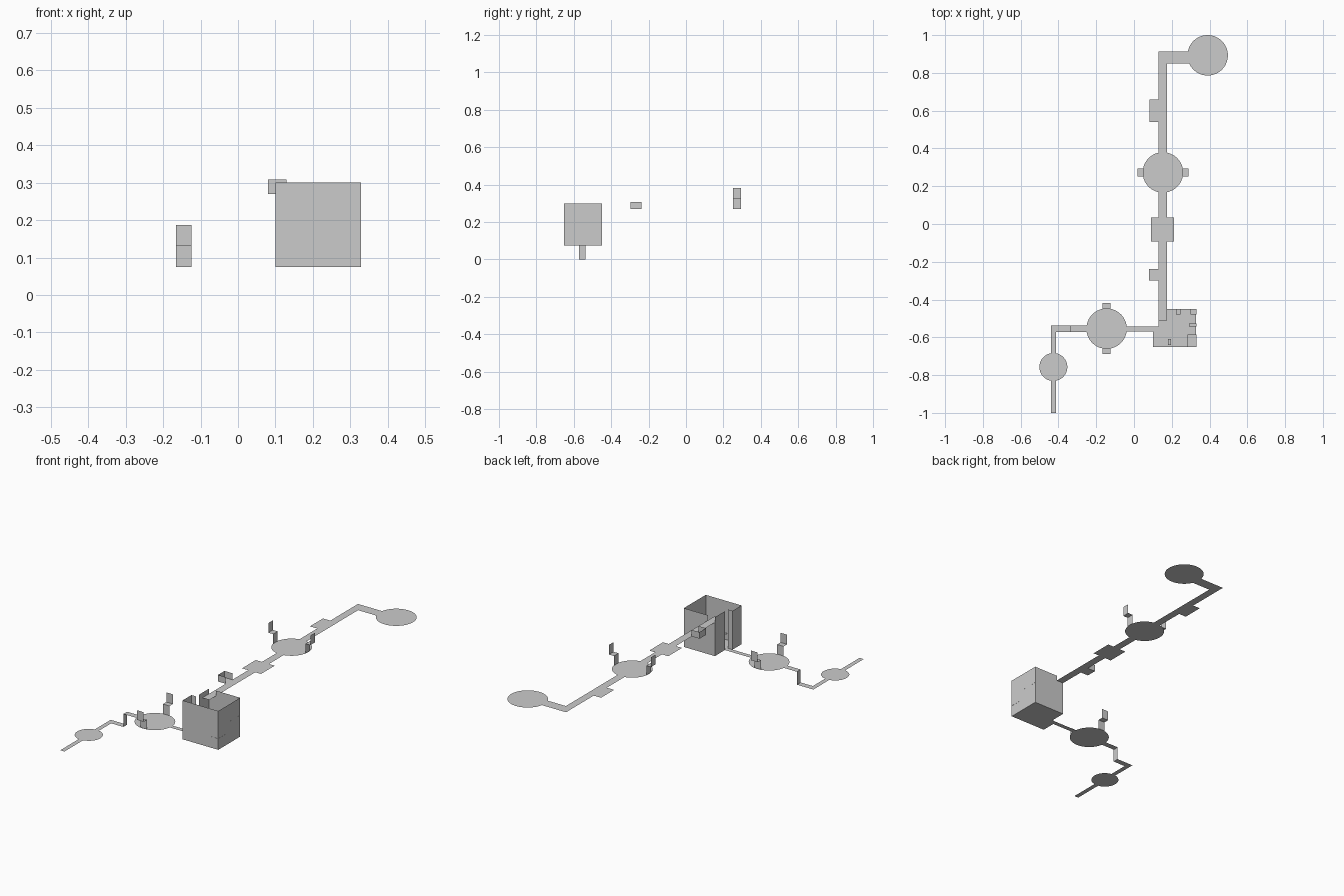
import bpy, bmesh, math

if "Cube" in bpy.data.objects:
    bpy.data.objects.remove(bpy.data.objects["Cube"])

HIGH, LOW, GROUND, TOP = 0.27, 0.075, 0.0, 0.30


def sheet(name, quads):
    """One object made of thin surfaces, each a list of corner points."""
    bm = bmesh.new()
    for q in quads:
        bm.faces.new([bm.verts.new(p) for p in q])
    bmesh.ops.remove_doubles(bm, verts=bm.verts, dist=1e-5)
    me = bpy.data.meshes.new(name)
    bm.to_mesh(me)
    bm.free()
    ob = bpy.data.objects.new(name, me)
    bpy.context.collection.objects.link(ob)
    return ob


def flat(x0, x1, y0, y1, z):
    return [(x0, y0, z), (x1, y0, z), (x1, y1, z), (x0, y1, z)]


def wall(a, b, z0, z1):
    return [(*a, z0), (*b, z0), (*b, z1), (*a, z1)]


def disc(name, x, y, z, r):
    n = 64
    return sheet(name, [[(x + r * math.cos(2 * math.pi * i / n),
                          y + r * math.sin(2 * math.pi * i / n), z) for i in range(n)]])


def bench(name, x, y, z, r, dx, dy):
    """Riser, seat and back on the edge of a disc, facing its centre."""
    h = 0.021

    def pt(d, side, up):
        return (x + dx * d - dy * side * h, y + dy * d + dx * side * h, z + up)
    prof = [(r - 0.003, 0), (r - 0.003, 0.056), (r + 0.028, 0.056), (r + 0.028, 0.112)]
    sheet(name, [[pt(a[0], -1, a[1]), pt(a[0], 1, a[1]), pt(b[0], 1, b[1]), pt(b[0], -1, b[1])]
                 for a, b in zip(prof, prof[1:])])


# Plazas with their benches
R = 0.107
disc("end_plaza", 0.39, 0.893, HIGH, R)
disc("upper_plaza", 0.153, 0.273, HIGH, R)
disc("lower_plaza", -0.145, -0.554, LOW, R)
disc("ground_plaza", -0.427, -0.757, GROUND, 0.074)
for s, side in ((-1, "a"), (1, "b")):
    bench("upper_bench_" + side, 0.153, 0.273, HIGH, R, s, 0)
    bench("lower_bench_" + side, -0.145, -0.554, LOW, R, 0, s)

# Upper walkway, broken where the plaza and landing sit
P0, P1 = 0.13, 0.175
sheet("upper_walkway", [
    flat(P0, P1, -0.512, -0.092, HIGH),
    flat(0.09, 0.212, -0.092, 0.034, HIGH),
    flat(P0, P1, 0.034, 0.169, HIGH),
    flat(P0, P1, 0.377, 0.85, HIGH),
    flat(P0, 0.292, 0.85, 0.913, HIGH)])
sheet("side_landing", [flat(0.083, P0, 0.54, 0.66, HIGH)])

# Alcove with low walls, open to the walkway
A0, A1, B0, B1 = 0.08, P0, -0.298, -0.238
sheet("alcove", [flat(A0, A1, B0, B1, HIGH)] + [
    wall(a, b, HIGH, 0.308) for a, b in
    (((A1, B0), (A0, B0)), ((A0, B0), (A0, B1)), ((A0, B1), (A1, B1)))])

# Lower walkway, step down and ground path
L0, L1, SX = -0.572, -0.538, -0.335
sheet("lower_walkway", [flat(-0.041, 0.13, -0.569, -0.542, LOW),
                        flat(SX, -0.25, L0, L1, LOW)])
sheet("step", [wall((SX, L0), (SX, L1), GROUND, LOW)])
G0, G1 = -0.44, -0.413
sheet("ground_path", [flat(G0, SX, L0, L1, GROUND),
                      flat(G0, G1, -0.684, L0, GROUND),
                      flat(G0, G1, -1.0, -0.83, GROUND)])

# Open-topped room: floor with a notched corner, walls with two openings
X0, X1, Y0, Y1, D0, D1 = 0.10, 0.329, -0.651, -0.45, -0.569, -0.542
sheet("room_floor", [flat(X0, X1, Y0, D0, LOW), flat(P0, X1, D0, Y1, LOW)])
outline = [(P0, D0), (X0, D0), (X0, Y0), (X1, Y0), (X1, Y1), (P1, Y1)]
walls = [wall(a, b, LOW, TOP) for a, b in zip(outline, outline[1:])]
walls += [wall((P1, Y1), (P0, Y1), LOW, HIGH), wall((P0, Y1), (P0, D1), LOW, TOP)]
sheet("room_walls", walls)

# Small furniture tops inside the room
for name, r in {
    "counter": (0.282, 0.33, -0.652, -0.585, 0.14),
    "corner_shelf": (0.298, 0.33, -0.48, -0.45, 0.20),
    "wall_shelf": (0.29, 0.33, -0.543, -0.528, 0.20),
    "stool_a": (0.222, 0.245, -0.48, -0.451, 0.12),
    "stool_b": (0.181, 0.196, -0.64, -0.608, 0.12),
}.items():
    sheet(name, [flat(*r)])
